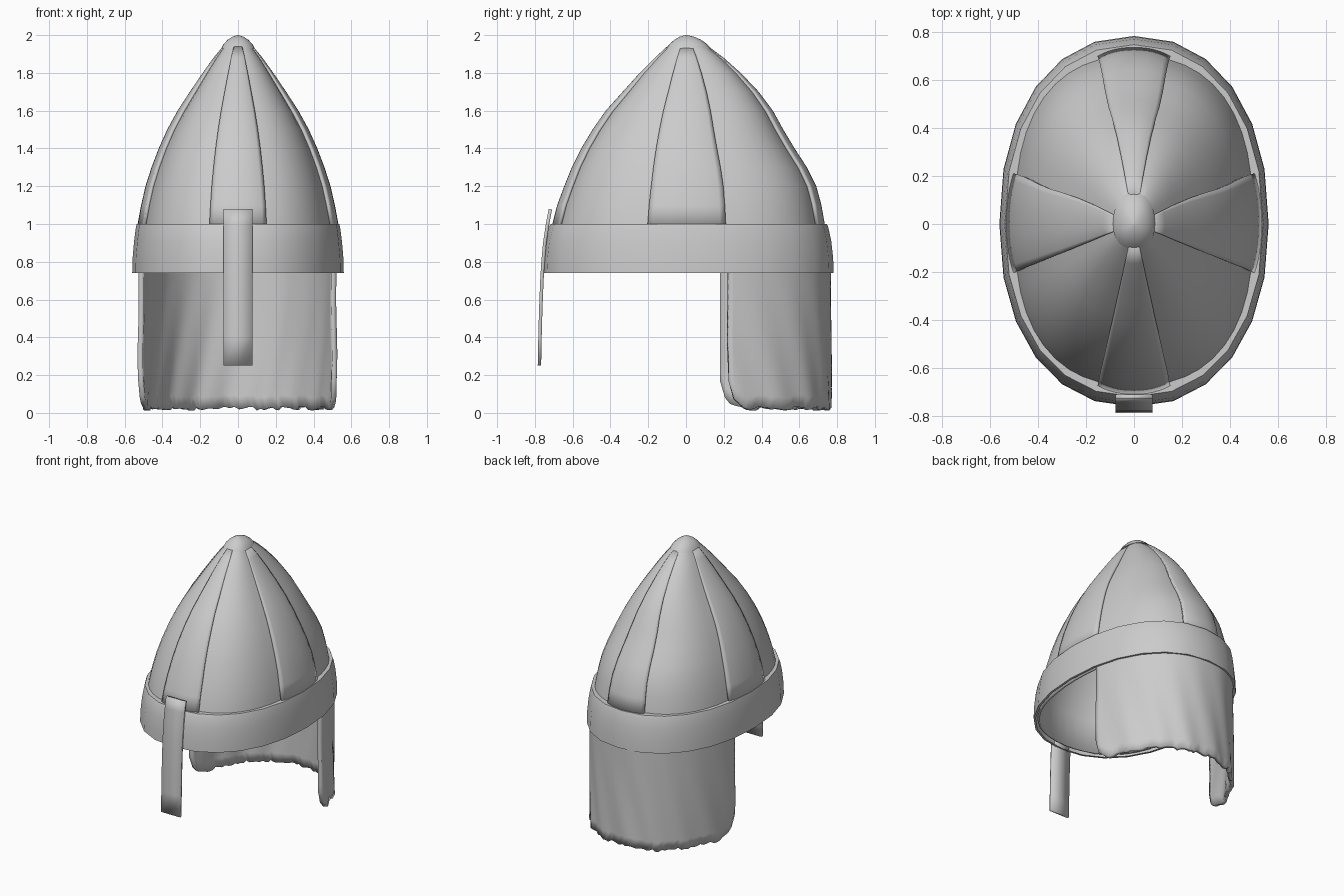
import bpy
import math
import random

random.seed(4)
if "Cube" in bpy.data.objects:
    bpy.data.objects.remove(bpy.data.objects["Cube"], do_unlink=True)

steel = bpy.data.materials.new("grey_steel")
steel.use_nodes = True
GREY = (0.6, 0.6, 0.6, 1)
steel.diffuse_color = GREY
steel.node_tree.nodes["Principled BSDF"].inputs["Base Color"].default_value = GREY

# Skull outline: height, half width, depth to front, depth to back
SKULL = [
    (0.75, 0.55, 0.75, 0.77), (0.98, 0.535, 0.713, 0.738),
    (1.1, 0.513, 0.682, 0.717), (1.2, 0.49, 0.645, 0.69),
    (1.3, 0.458, 0.605, 0.64), (1.4, 0.42, 0.555, 0.575),
    (1.5, 0.375, 0.495, 0.515), (1.6, 0.32, 0.425, 0.46),
    (1.7, 0.255, 0.335, 0.385), (1.8, 0.187, 0.245, 0.29),
    (1.88, 0.13, 0.165, 0.2), (1.94, 0.08, 0.1, 0.12),
]
BAND = [
    (0.74, 0.545, 0.745, 0.765), (0.74, 0.56, 0.76, 0.782),
    (0.82, 0.558, 0.757, 0.779), (0.91, 0.55, 0.746, 0.769),
    (0.98, 0.541, 0.728, 0.754), (1.0, 0.536, 0.718, 0.746),
    (1.0, 0.5, 0.68, 0.7),
]
CAP = [
    (1.925, 0.07, 0.09, 0.11), (1.93, 0.088, 0.105, 0.13),
    (1.952, 0.077, 0.088, 0.112), (1.975, 0.055, 0.062, 0.08),
    (1.992, 0.028, 0.032, 0.042), (2.0, 0.002, 0.002, 0.004),
]


def oval(row, deg, drop=0.0):
    """Point on a full oval; 0 degrees is the front, 90 is +x."""
    z, rx, front, back = row
    drop *= min(1, rx / 0.3)
    s, c = math.sin(math.radians(deg)), math.cos(math.radians(deg))
    bulge = lambda v: math.copysign(abs(v) ** (1 / 1.1), v)
    depth = front if c > 0 else back
    return ((rx - drop) * bulge(s), -(depth - drop) * bulge(c), z)


def finish(name, verts, faces, thickness=0.0, angle=40):
    mesh = bpy.data.meshes.new(name)
    mesh.from_pydata(verts, [], faces)
    mesh.materials.append(steel)
    obj = bpy.data.objects.new(name, mesh)
    bpy.context.collection.objects.link(obj)
    if thickness:
        mod = obj.modifiers.new("thickness", "SOLIDIFY")
        mod.thickness = thickness
        mod.offset = -1
    bpy.ops.object.select_all(action="DESELECT")
    obj.select_set(True)
    bpy.context.view_layer.objects.active = obj
    bpy.ops.object.shade_smooth_by_angle(angle=math.radians(angle))
    return obj


def sheet(name, rows, closed=False, thickness=0.0, cap_top=False):
    """Surface over rows of points, listed upward and anticlockwise."""
    n = len(rows[0])
    verts = [p for row in rows for p in row]
    faces = []
    for r in range(len(rows) - 1):
        for c in range(n if closed else n - 1):
            d = (c + 1) % n
            faces.append((r * n + c, r * n + d, (r + 1) * n + d, (r + 1) * n + c))
    if cap_top:
        faces.append(tuple(range(len(verts) - n, len(verts))))
    return finish(name, verts, faces, thickness)


def panel_drop(deg):
    """Panels sit below the ribs and swell towards their middles."""
    off_axis = 45 - abs(deg % 90 - 45)
    if off_axis <= 15:
        return 0.03
    return 0.03 - 0.014 * math.sin(math.radians((off_axis - 15) * 3))


# Skull shell with four sunken panels
turn = [i * 7.5 for i in range(48)]
sheet("skull_panels", [[oval(row, a, panel_drop(a)) for a in turn] for row in SKULL],
      closed=True, thickness=0.015, cap_top=True)

# Four rounded ribs running up to the cap
for name, axis in (("front", 0), ("left", 90), ("back", 180), ("right", 270)):
    across = [i * 2.5 for i in range(-6, 7)]
    rows = [[oval(row, axis + a, 0.014 * (a / 15) ** 2) for a in across]
            for row in SKULL[1:]]
    sheet(name + "_rib", rows, thickness=0.02)

# Brow band and top cap
ring = [i * 15 for i in range(24)]
sheet("brow_band", [[oval(row, a) for a in ring] for row in BAND], closed=True)
sheet("top_cap", [[oval(row, a) for a in ring] for row in CAP], closed=True, cap_top=True)

# Nose guard: a thin strip bent along the brow
strip = [(0.25, -0.785), (0.4, -0.782), (0.55, -0.778), (0.7, -0.772),
         (0.8, -0.766), (0.9, -0.757), (1.0, -0.742), (1.08, -0.727)]
sheet("nose_guard", [[(x, y, z) for x in (-0.077, 0, 0.077)] for z, y in strip],
      thickness=0.018)

# Neck curtain with rounded front corners and a ragged hem
COLS, ROWS = 72, 12
start, end = 75 + 30, 270 - 12
angles = [start + (end - start) * i / COLS for i in range(COLS + 1)]
hem = []
for i, a in enumerate(angles):
    edge = min(i, COLS - i) / 5
    corner = 0.15 * (1 - math.sqrt(1 - (1 - min(edge, 1)) ** 2))
    hem.append(0.012 + corner + random.uniform(0, 0.022))
rows = []
for r in range(ROWS + 1):
    f = r / ROWS
    row = []
    for i, a in enumerate(angles):
        z = hem[i] + (0.8 - hem[i]) * f
        ripple = 0.006 * math.sin(i * 0.7 + r * 0.5) * (1 - f)
        row.append(oval((z, 0.538 + ripple, 0.76, 0.768 + ripple), a))
    rows.append(row)
sheet("neck_curtain", rows, thickness=0.028)
